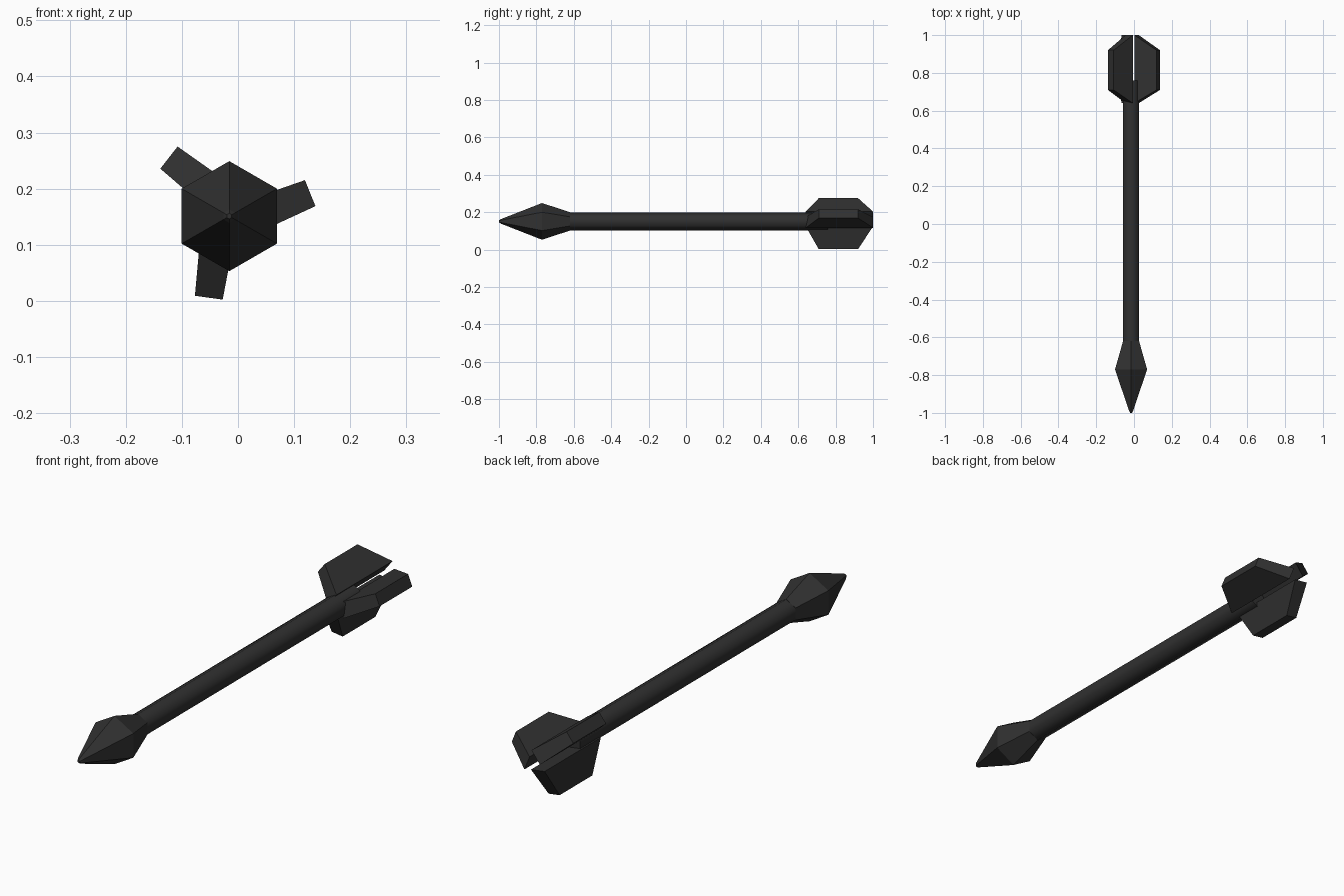
import bpy, bmesh, math
from mathutils import Vector

if "Cube" in bpy.data.objects:
    bpy.data.objects.remove(bpy.data.objects["Cube"])

CX, CZ = -0.0155, 0.151          # axis of the bolt, running along y

mat = bpy.data.materials.new("dark_iron")
mat.diffuse_color = (0.03, 0.03, 0.03, 1)
mat.use_nodes = True
mat.node_tree.nodes["Principled BSDF"].inputs["Base Color"].default_value = mat.diffuse_color


def finish(name, bm):
    bmesh.ops.recalc_face_normals(bm, faces=bm.faces)
    mesh = bpy.data.meshes.new(name)
    bm.to_mesh(mesh)
    bm.free()
    mesh.materials.append(mat)
    ob = bpy.data.objects.new(name, mesh)
    ob.location = (CX, 0, CZ)
    bpy.context.collection.objects.link(ob)
    return ob


def lathe(name, profile, sides=6):
    """Spin (y, radius) rings around the axis, one corner pointing up."""
    bm = bmesh.new()
    rings = []
    for y, r in profile:
        angles = [math.pi / 2 + math.tau * i / sides for i in range(sides)]
        rings.append([bm.verts.new((r * math.cos(a), y, r * math.sin(a))) for a in angles])
    for a, b in zip(rings, rings[1:]):
        for i in range(sides):
            j = (i + 1) % sides
            bm.faces.new((a[i], a[j], b[j], b[i]))
    bm.faces.new(rings[0])
    bm.faces.new(rings[-1])
    return finish(name, bm)


def fin(name, degrees):
    """Tapered trapezoid blade, set slightly to one side of the axis."""
    a = math.radians(degrees)
    out = Vector((math.cos(a), 0, math.sin(a)))
    side = Vector((-math.sin(a), 0, math.cos(a)))
    outline = [(0.64, 0.025, 0.031), (0.71, 0.149, 0.025),
               (0.92, 0.149, 0.025), (1.0, 0.025, 0.031)]   # y, reach, half thickness
    bm = bmesh.new()
    faces = []
    for s in (-1, 1):
        faces.append([bm.verts.new(out * r + side * (-0.016 + s * h) + Vector((0, y, 0)))
                      for y, r, h in outline])
    for f in faces:
        bm.faces.new(f)
    for i in range(4):
        j = (i + 1) % 4
        bm.faces.new((faces[0][i], faces[0][j], faces[1][j], faces[1][i]))
    return finish(name, bm)


# Faceted head with a blunt tip
lathe("head", [(-1.0, 0.005), (-0.99, 0.012), (-0.77, 0.098), (-0.62, 0.049)])

# Six-sided shaft, smooth along its length
shaft = lathe("shaft", [(-0.63, 0.048), (0.76, 0.048)])
bpy.context.view_layer.objects.active = shaft
shaft.select_set(True)
bpy.ops.object.shade_smooth_by_angle(angle=math.radians(70))

# Three tail fins
for n in range(3):
    fin(f"tail_fin_{n + 1}", 22 + 120 * n)
